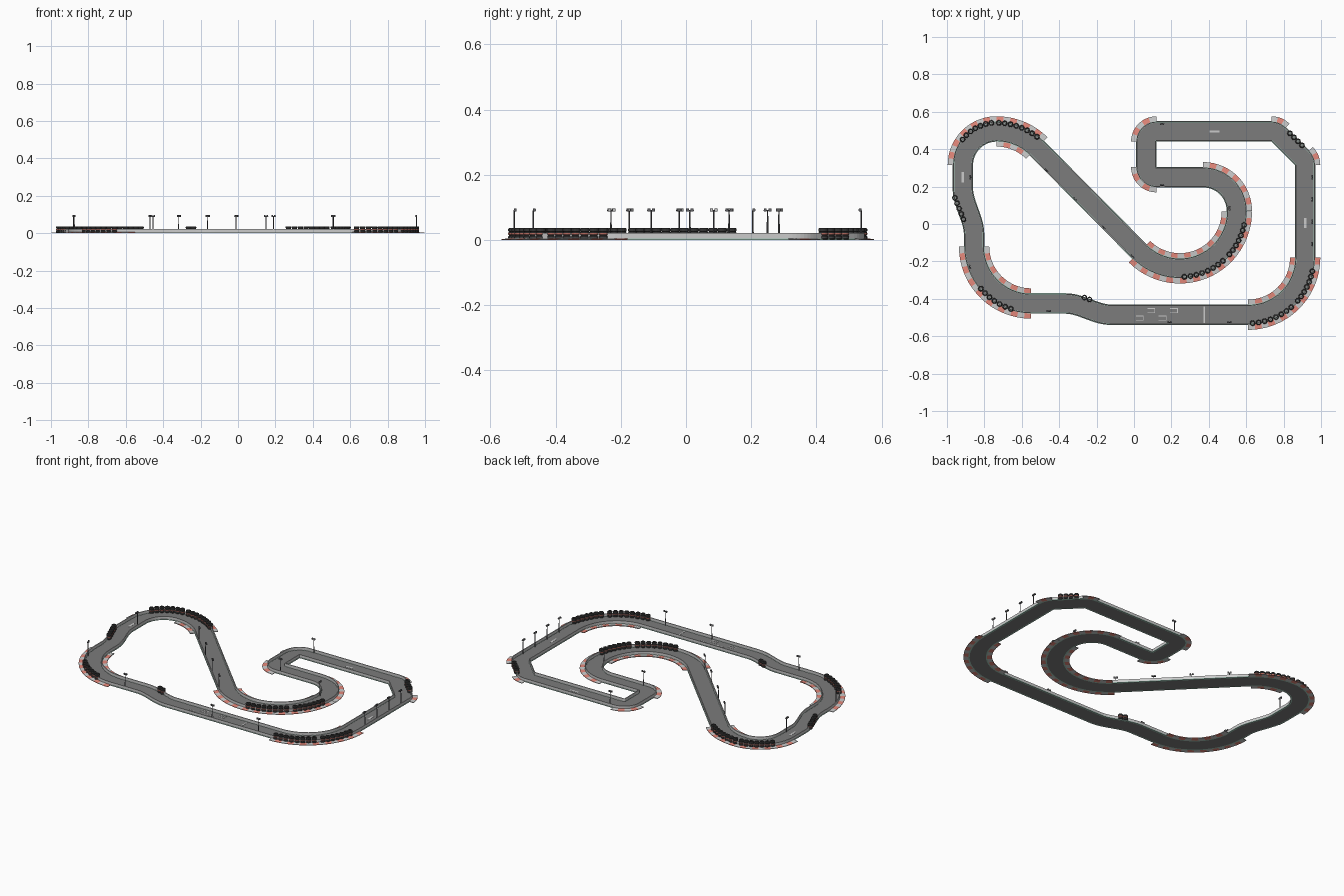
import bpy, bmesh, math
from mathutils import Matrix, Vector

if "Cube" in bpy.data.objects:
    bpy.data.objects.remove(bpy.data.objects["Cube"])


def material(name, r, g, b):
    m = bpy.data.materials.new(name)
    m.diffuse_color = (r, g, b, 1)
    m.use_nodes = True
    m.node_tree.nodes["Principled BSDF"].inputs["Base Color"].default_value = m.diffuse_color
    return m


ASPHALT = material("asphalt", 0.2, 0.2, 0.2)
BARRIER = material("barrier_grey", 0.6, 0.62, 0.62)
VERGE = material("verge_green", 0.38, 0.6, 0.5)
RED = material("kerb_red", 0.8, 0.25, 0.2)
PALE = material("kerb_pale", 0.6, 0.6, 0.6)
RUBBER = material("rubber", 0.06, 0.06, 0.06)
WHITE = material("paint_white", 0.75, 0.75, 0.75)
METAL = material("lamp_metal", 0.12, 0.12, 0.13)


def make_mesh(name, bm, *mats):
    bmesh.ops.recalc_face_normals(bm, faces=bm.faces)
    me = bpy.data.meshes.new(name)
    bm.to_mesh(me)
    bm.free()
    for m in mats:
        me.materials.append(m)
    return me


def place(name, me, x=0, y=0, z=0, rot=0):
    ob = bpy.data.objects.new(name, me)
    ob.location = (x, y, z)
    ob.rotation_euler.z = math.radians(rot)
    bpy.context.collection.objects.link(ob)
    return ob


def add_box(bm, centre, size, mat=0):
    mtx = Matrix.Translation(centre) @ Matrix.Diagonal((*size, 1))
    vs = bmesh.ops.create_cube(bm, size=1, matrix=mtx)["verts"]
    for f in {f for v in vs for f in v.link_faces}:
        f.material_index = mat


# Corners of the circuit in driving order: centre x, y, radius, start, end angle
BIG, MID, TIGHT = 0.305, 0.18, 0.055
CORNERS = [
    (0.61, -0.18, BIG, -90, 0),
    (0.86, 0.315, TIGHT, 0, 45),
    (0.735, 0.44, TIGHT, 45, 90),
    (0.12, 0.44, TIGHT, 90, 180),
    (0.12, 0.305, TIGHT, 180, 270),
    (0.37, 0.07, MID, 90, 0),
    (0.245, 0.068, BIG, 0, -135),
    (-0.735, 0.19, BIG, 45, 90),
    (-0.735, 0.315, MID, 90, 180),
    (-0.55, -0.12, BIG, 180, 270),
]


def polar(cx, cy, r, deg):
    a = math.radians(deg)
    return cx + r * math.cos(a), cy + r * math.sin(a)


def corner_samples(cx, cy, r, a0, a1):
    n = max(5, int(abs(a1 - a0) / 6))
    side = 1 if a1 > a0 else -1
    out = []
    for i in range(n + 1):
        a = a0 + (a1 - a0) * i / n
        nx, ny = polar(0, 0, side, a)
        out.append((*polar(cx, cy, r, a), nx, ny))
    return out


def chicane_samples(p, q, n=14):
    # sideways shift eased along the dominant axis
    p, q = Vector(p), Vector(q)
    d = q - p
    k = 0 if abs(d.x) > abs(d.y) else 1
    out = []
    for i in range(n + 1):
        t = i / n
        pos, tan = Vector((0, 0)), Vector((0, 0))
        pos[k], tan[k] = p[k] + d[k] * t, d[k]
        pos[1 - k] = p[1 - k] + d[1 - k] * t * t * (3 - 2 * t)
        tan[1 - k] = d[1 - k] * 6 * t * (1 - t)
        tan.normalize()
        out.append((pos.x, pos.y, tan.y, -tan.x))
    return out


# Closed centre line: x, y and the right-hand normal
path = chicane_samples((-0.365, -0.425), (-0.125, -0.485))
for i, c in enumerate(CORNERS):
    if i == len(CORNERS) - 1:
        path += chicane_samples((-0.915, 0.19), (-0.855, -0.055))
    path += corner_samples(*c)


def strip(name, d0, d1, z0, z1, mat):
    bm = bmesh.new()
    rings = [[bm.verts.new((x + nx * d, y + ny * d, z))
              for d, z in ((d0, z0), (d1, z0), (d1, z1), (d0, z1))]
             for x, y, nx, ny in path]
    for a, b in zip(rings, rings[1:] + rings[:1]):
        for k in range(4):
            m = (k + 1) % 4
            bm.faces.new((a[k], a[m], b[m], b[k]))
    place(name, make_mesh(name, bm, mat))


# Road surface, verges and low side walls
strip("road", -0.046, 0.046, 0, 0.003, ASPHALT)
for label, s in (("right", 1), ("left", -1)):
    strip(label + "_verge", s * 0.046, s * 0.0548, 0, 0.004, VERGE)
    strip(label + "_barrier", s * 0.047, s * 0.052, 0.003, 0.021, BARRIER)


# Striped kerbs: outside every corner, also inside the big ones
def kerb(name, cx, cy, r0, r1, a0, a1):
    n = max(3, round(math.radians(abs(a1 - a0)) * (r0 + r1) / 2 / 0.036))
    bm = bmesh.new()
    sub = 2
    rings = []
    for i in range(n * sub + 1):
        a = a0 + (a1 - a0) * i / (n * sub)
        rings.append([bm.verts.new((*polar(cx, cy, r, a), z))
                      for r, z in ((r0, 0), (r1, 0), (r1, 0.003), (r0, 0.005))])
    for i, (a, b) in enumerate(zip(rings, rings[1:])):
        for k in range(4):
            m = (k + 1) % 4
            bm.faces.new((a[k], a[m], b[m], b[k])).material_index = (i // sub) % 2
    bm.faces.new(rings[0])
    bm.faces.new(rings[-1])
    place(name, make_mesh(name, bm, PALE, RED))


for cx, cy, r, a0, a1 in CORNERS:
    kerb("outer_kerb", cx, cy, r + 0.053, r + 0.081, a0, a1)
    if r == BIG:
        kerb("inner_kerb", cx, cy, r - 0.081, r - 0.053, a0, a1)

# Tyre stack: three lathed tyres with red bands between
bm = bmesh.new()
SIDES = 12
h = 0.0115
for level in range(3):
    z = 0.002 + level * h
    prof = [(0.008, 0), (0.0125, 0), (0.015, 0.003), (0.015, h - 0.003),
            (0.0125, h), (0.008, h)]
    rings = [[bm.verts.new((*polar(0, 0, r, 360 * i / SIDES), z + dz))
              for r, dz in prof] for i in range(SIDES)]
    for a, b in zip(rings, rings[1:] + rings[:1]):
        for k in range(len(prof)):
            m = (k + 1) % len(prof)
            f = bm.faces.new((a[k], a[m], b[m], b[k]))
            f.material_index = 1 if level == 1 and k == 2 else 0
stack = make_mesh("tyre_stack", bm, RUBBER, RED)


def tyre_arc(cx, cy, r, a0, a1, n):
    for i in range(n):
        place("tyre_stack", stack, *polar(cx, cy, r, a0 + (a1 - a0) * i / (n - 1)))


def tyre_row(p, q, n):
    for i in range(n):
        place("tyre_stack", stack, *Vector(p).lerp(Vector(q), i / (n - 1)))


for cx, cy in ((0.61, -0.18), (0.245, 0.068)):
    tyre_arc(cx, cy, 0.351, -86, -49, 8)
    tyre_arc(cx, cy, 0.351, -41, -12, 7)
tyre_arc(-0.735, 0.19, 0.351, 52, 88, 8)
tyre_arc(-0.735, 0.315, 0.227, 97, 143, 7)
tyre_arc(-0.55, -0.12, 0.351, 220, 252, 7)
tyre_row((-0.958, 0.14), (-0.912, 0.025), 5)
tyre_row((-0.265, -0.393), (-0.238, -0.403), 2)
tyre_row((0.834, 0.485), (0.898, 0.421), 4)

# Lamp post: pole, crossbar and two lamp heads
bm = bmesh.new()
bmesh.ops.create_cone(bm, cap_ends=True, segments=8, radius1=0.003, radius2=0.002,
                      depth=0.09, matrix=Matrix.Translation((0, 0, 0.046)))
add_box(bm, (0, 0, 0.091), (0.024, 0.003, 0.003))
for s in (-1, 1):
    add_box(bm, (s * 0.007, 0.003, 0.092), (0.009, 0.008, 0.009))
    add_box(bm, (s * 0.007, 0.0072, 0.092), (0.007, 0.001, 0.007), 1)
lamp = make_mesh("lamp_post", bm, METAL, WHITE)

for y in (0.25, 0.132, 0.012, -0.107):
    place("lamp_post", lamp, 0.955, y, 0, 90)
for i in range(4):
    place("lamp_post", lamp, -0.47 + 0.153 * i, 0.285 - 0.153 * i, 0, -45)
for x, y, rot in ((0.15, 0.537, 180), (0.15, 0.205, 0), (0.508, 0.085, -90),
                  (0.19, -0.527, 0), (0.51, -0.527, 0), (-0.455, -0.468, 0),
                  (-0.88, -0.23, -70), (-0.873, 0.25, 90)):
    place("lamp_post", lamp, x, y, 0, rot)

# Painted road markings: start line, grid boxes and lane dashes
bm = bmesh.new()
Z = 0.0035
add_box(bm, (0.375, -0.485, Z), (0.008, 0.088, 0.001))
for i in range(4):
    x, y = 0.03 + 0.061 * i, -0.503 if i % 2 == 0 else -0.463
    add_box(bm, (x + 0.02, y, Z), (0.004, 0.026, 0.001))
    for s in (-1, 1):
        add_box(bm, (x, y + s * 0.011, Z), (0.04, 0.004, 0.001))
add_box(bm, (0.43, 0.495, Z), (0.055, 0.012, 0.001))
for x, y in ((-0.915, 0.25), (0.915, 0.005)):
    add_box(bm, (x, y, Z), (0.012, 0.055, 0.001))
place("road_markings", make_mesh("road_markings", bm, WHITE))
